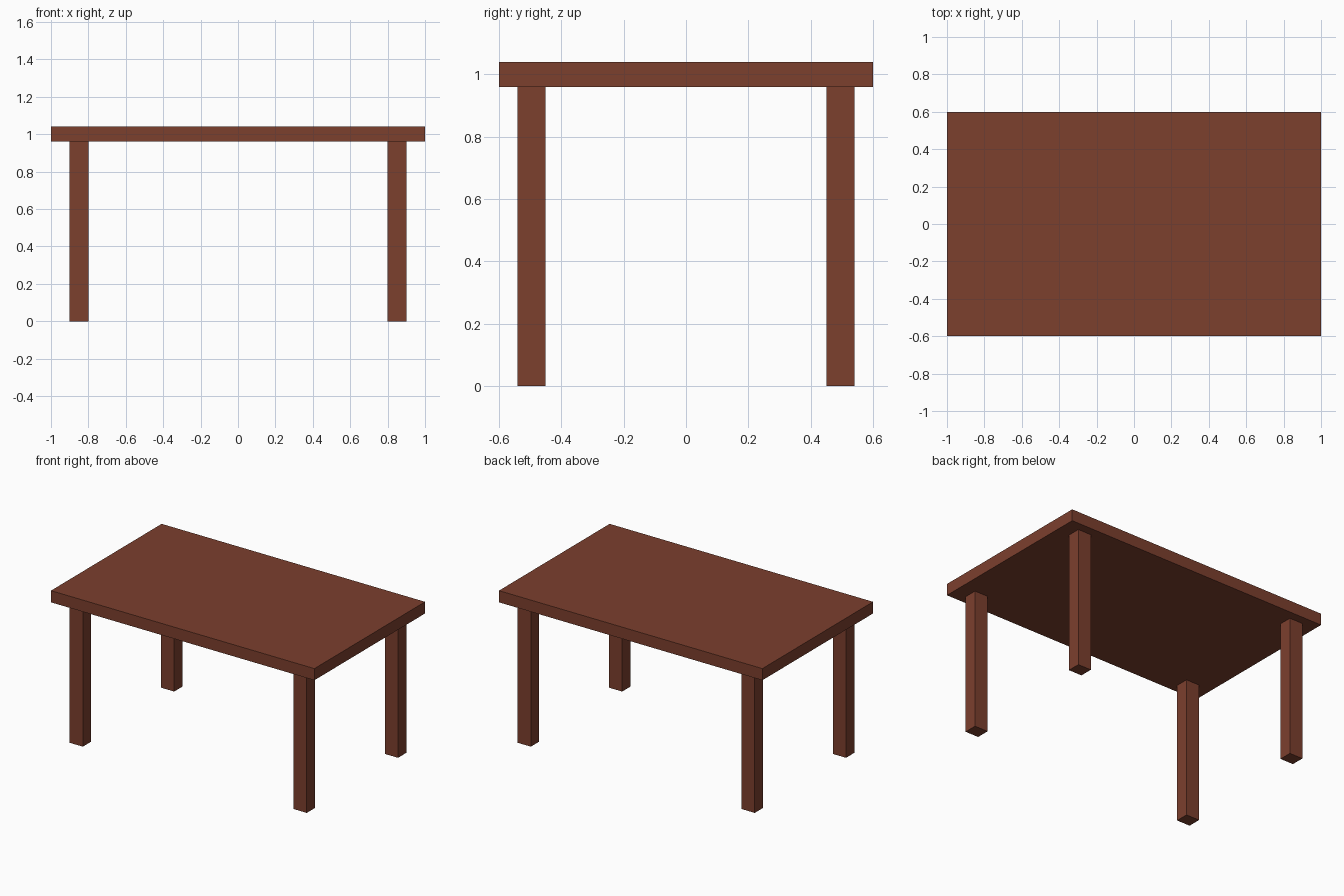
import bpy

cube = bpy.data.objects.get("Cube")
if cube:
    bpy.data.objects.remove(cube, do_unlink=True)

# Reddish brown wood
wood = bpy.data.materials.new("brown_wood")
wood.use_nodes = True
colour = (0.2, 0.05, 0.027, 1)
wood.diffuse_color = colour
wood.node_tree.nodes["Principled BSDF"].inputs["Base Color"].default_value = colour


def box(name, centre, size):
    bpy.ops.mesh.primitive_cube_add(size=1, location=centre)
    obj = bpy.context.object
    obj.name = name
    obj.scale = size
    bpy.ops.object.transform_apply(location=False, rotation=False, scale=True)
    obj.data.materials.append(wood)
    return obj


LENGTH, DEPTH = 2.0, 1.2
LEG_HEIGHT, TOP_THICKNESS = 0.96, 0.08

# Table top
box("table_top", (0, 0, LEG_HEIGHT + TOP_THICKNESS / 2), (LENGTH, DEPTH, TOP_THICKNESS))

# Four legs set in from the corners
for x_side, x_name in ((1, "left"), (-1, "right")):
    for y_side, y_name in ((-1, "front"), (1, "back")):
        box(f"{y_name}_{x_name}_leg",
            (x_side * 0.85, y_side * 0.495, LEG_HEIGHT / 2),
            (0.1, 0.09, LEG_HEIGHT))
